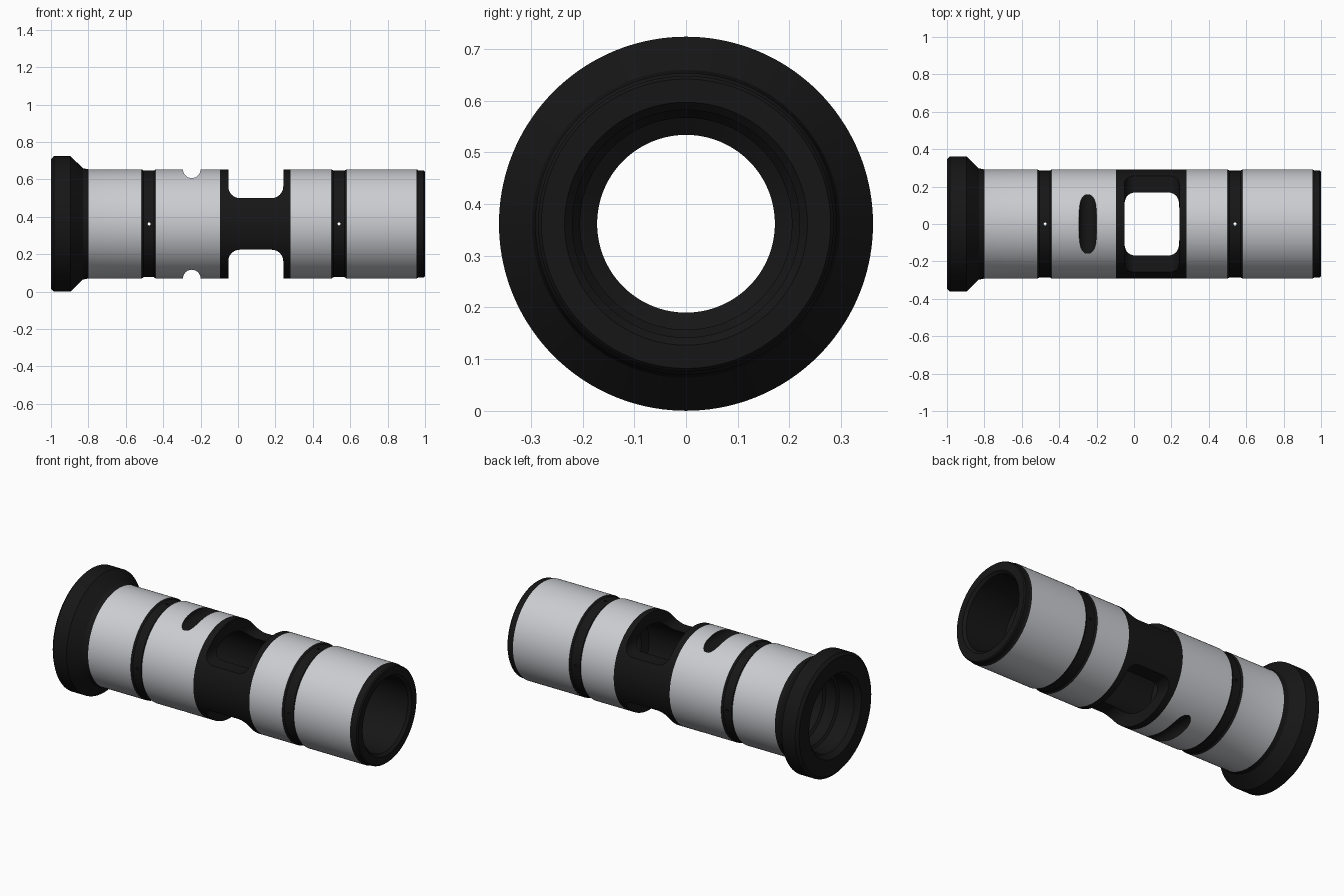
import bpy, bmesh, math
from mathutils import Matrix

if "Cube" in bpy.data.objects:
    bpy.data.objects.remove(bpy.data.objects["Cube"])

CZ = 0.362      # height of the sleeve axis
SEG = 144
R = 0.292       # barrel radius


def material(name, col):
    m = bpy.data.materials.new(name)
    m.diffuse_color = (*col, 1)
    m.use_nodes = True
    m.node_tree.nodes["Principled BSDF"].inputs["Base Color"].default_value = m.diffuse_color
    return m


black = material("black", (0.008, 0.008, 0.008))
grey = material("grey", (0.6, 0.61, 0.64))


def finish(bm, name):
    bmesh.ops.recalc_face_normals(bm, faces=bm.faces)
    me = bpy.data.meshes.new(name)
    bm.to_mesh(me)
    bm.free()
    me.materials.append(black)
    ob = bpy.data.objects.new(name, me)
    bpy.context.collection.objects.link(ob)
    return ob


# Outer and inner profile as (x, radius, 1 if the next band is grey)
outer = [(-1, .345, 0), (-.985, .362, 0), (-.895, .362, 0), (-.83, .298, 0), (-.80, R, 1),
         (-.515, R, 0), (-.505, .285, 0), (-.45, .285, 0), (-.44, R, 1),
         (-.095, R, 0), (.28, R, 1),
         (.50, R, 0), (.51, .285, 0), (.57, .285, 0), (.58, R, 1),
         (.955, R, 0), (.965, .286, 0), (.993, .286, 0), (1, .28, 0)]
inner = [(1, .235, 0), (.985, .22, 0), (.72, .22, 0), (.70, .205, 0), (.62, .205, 0),
         (.60, .172, 0), (.42, .172, 0), (.40, .218, 0), (-.30, .218, 0), (-.32, .172, 0),
         (-.66, .172, 0), (-.68, .195, 0), (-.78, .195, 0), (-.79, .21, 0), (-.86, .21, 0),
         (-.87, .225, 0), (-.97, .225, 0), (-1, .25, 0)]
profile = outer + inner

# Lathed sleeve
bm = bmesh.new()
rings = []
for x, r, _ in profile:
    rings.append([bm.verts.new((x, r * math.cos(2 * math.pi * i / SEG),
                                CZ + r * math.sin(2 * math.pi * i / SEG))) for i in range(SEG)])
for k, (x, r, g) in enumerate(profile):
    a, b = rings[k], rings[(k + 1) % len(rings)]
    for i in range(SEG):
        j = (i + 1) % SEG
        bm.faces.new((a[i], a[j], b[j], b[i])).material_index = g
sleeve = finish(bm, "valve_sleeve")
sleeve.data.materials.append(grey)


# Cutters: outlines in xz pushed along y
def prism(name, pts, half=0.5):
    bm = bmesh.new()
    f = bm.faces.new([bm.verts.new((x, -half, z)) for x, z in pts])
    ext = bmesh.ops.extrude_face_region(bm, geom=[f])
    bmesh.ops.translate(bm, vec=(0, 2 * half, 0),
                        verts=[v for v in ext["geom"] if isinstance(v, bmesh.types.BMVert)])
    return finish(bm, name)


def arc(cx, cz, r, a0, a1, n):
    return [(cx + r * math.cos(math.radians(a0 + (a1 - a0) * i / n)),
             cz + r * math.sin(math.radians(a0 + (a1 - a0) * i / n))) for i in range(n + 1)]


def pin(name, x, axis):
    bm = bmesh.new()
    rot = Matrix.Rotation(math.pi / 2, 4, 'X') if axis == 'Y' else Matrix()
    bmesh.ops.create_cone(bm, cap_ends=True, segments=16, radius1=.008, radius2=.008, depth=1,
                          matrix=Matrix.Translation((x, 0, CZ)) @ rot)
    return finish(bm, name)


cutters = []
for s, side in ((1, "top"), (-1, "bottom")):
    # square window with filleted floor
    x0, x1, zf, f = -.052, .242, .138, .062
    u = [(x0, .5)] + arc(x0 + f, zf + f, f, 180, 270, 10) + arc(x1 - f, zf + f, f, 270, 360, 10) + [(x1, .5)]
    cutters.append(prism("window_cutter_" + side, [(x, CZ + s * z) for x, z in u]))
    # shallow cross slot
    slot = arc(-.247, CZ + s * R, .047, 0, 352.5, 47)
    cutters.append(prism("slot_cutter_" + side, slot))
for x in (-.475, .54):
    for axis in "YZ":
        cutters.append(pin("oil_hole_cutter", x, axis))

bpy.context.view_layer.objects.active = sleeve
sleeve.select_set(True)
for c in cutters:
    c.hide_render = True
    m = sleeve.modifiers.new("cut", 'BOOLEAN')
    m.operation = 'DIFFERENCE'
    m.solver = 'EXACT'
    m.object = c
    bpy.ops.object.modifier_apply(modifier=m.name)
    bpy.data.objects.remove(c, do_unlink=True)
bpy.ops.object.shade_smooth_by_angle(angle=math.radians(25))
